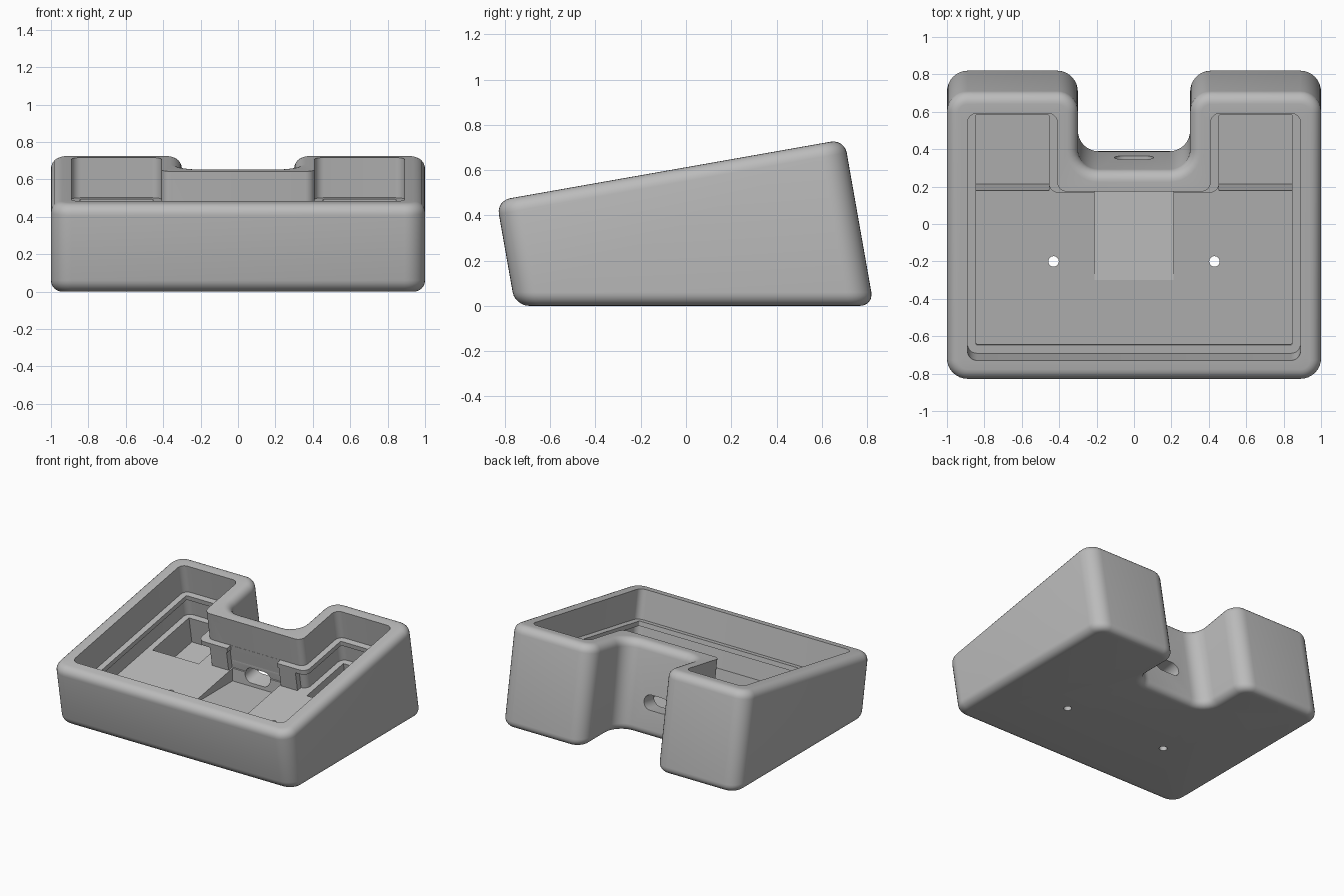
import bpy, bmesh, math
from math import sin, cos, pi
from mathutils import Vector, Matrix

if "Cube" in bpy.data.objects:
    bpy.data.objects.remove(bpy.data.objects["Cube"])

TILT = math.radians(10)
ROT = Matrix.Rotation(TILT, 4, 'X')
TOP, FLOOR, POCKET, LIP = 0.603, 0.20, 0.0, 0.385    # heights along the tilted axis
FRONT, BACK, NOTCH = -0.744, 0.817, 0.393
FILLET, CORNER, WALL = 0.06, 0.11, 0.11

grey = bpy.data.materials.new("plain grey")
grey.use_nodes = True
grey.diffuse_color = (0.5, 0.5, 0.5, 1)
grey.node_tree.nodes["Principled BSDF"].inputs["Base Color"].default_value = (0.5, 0.5, 0.5, 1)


def outline(inset, r_out, r_in):
    """U-shaped plan with rounded corners, counter-clockwise."""
    x, n = 1 - inset, 0.30 + inset
    f, b, m = FRONT + inset, BACK - inset, NOTCH - inset
    pts = [Vector(p) for p in ((-x, f), (x, f), (x, b), (n, b),
                               (n, m), (-n, m), (-n, b), (-x, b))]
    out = []
    for i, p in enumerate(pts):
        a = (p - pts[i - 1]).normalized()
        c = (pts[(i + 1) % len(pts)] - p).normalized()
        r = r_out if a.cross(c) > 0 else r_in
        for k in range(9):
            t = k / 8 * pi / 2
            out.append(p + r * (c - a + a * sin(t) - c * cos(t)))
    return out


def shell(inset):
    return outline(inset, CORNER - inset, CORNER + inset)


def at_height(pts, w):
    return [(p.x, p.y, w) for p in pts]


def on_ground(pts, z):
    return [(p.x, p.y, (z - p.y * sin(TILT)) / cos(TILT)) for p in pts]


def finish(bm, name, matrix):
    bmesh.ops.recalc_face_normals(bm, faces=bm.faces)
    bm.transform(matrix)
    mesh = bpy.data.meshes.new(name)
    bm.to_mesh(mesh)
    bm.free()
    mesh.materials.append(grey)
    ob = bpy.data.objects.new(name, mesh)
    bpy.context.collection.objects.link(ob)
    return ob


def loft(name, loops, closed=False):
    """Skin equal-length loops, capped at both ends or joined into a ring."""
    bm = bmesh.new()
    rings = [[bm.verts.new(c) for c in loop] for loop in loops]
    pairs = list(zip(rings, rings[1:]))
    if closed:
        pairs.append((rings[-1], rings[0]))
    else:
        bm.faces.new(rings[0][::-1])
        bm.faces.new(rings[-1])
    for lo, hi in pairs:
        for i in range(len(lo)):
            j = (i + 1) % len(lo)
            bm.faces.new((lo[i], lo[j], hi[j], hi[i]))
    return finish(bm, name, ROT)


def box(name, lo, hi, matrix=ROT):
    lo, hi = Vector(lo), Vector(hi)
    bm = bmesh.new()
    bmesh.ops.create_cube(bm, size=1)
    bm.transform(Matrix.Translation((lo + hi) / 2) @ Matrix.Diagonal((*(hi - lo), 1)))
    return finish(bm, name, matrix)


def cylinder(name, radius, depth, matrix):
    bm = bmesh.new()
    bmesh.ops.create_cone(bm, cap_ends=True, segments=32, radius1=radius,
                          radius2=radius, depth=depth)
    return finish(bm, name, matrix)


def cut(target, cutter):
    cutter.hide_render = True
    mod = target.modifiers.new("cut", 'BOOLEAN')
    mod.operation, mod.solver, mod.object = 'DIFFERENCE', 'EXACT', cutter
    bpy.context.view_layer.objects.active = target
    bpy.ops.object.modifier_apply(modifier=mod.name)
    bpy.data.objects.remove(cutter)


# Tilted body: flat foot, filleted edges, rim and inner cavity
STEPS = 6
arc = [k / STEPS * pi / 2 for k in range(STEPS + 1)]
loops = [on_ground(shell(FILLET * (1 - sin(t))), FILLET * (1 - cos(t))) for t in arc]
loops += [at_height(shell(FILLET * (1 - cos(t))), TOP - FILLET * (1 - sin(t))) for t in arc]
cavity = outline(WALL, 0.05, 0.05)
loops += [at_height(cavity, TOP), at_height(cavity, FLOOR)]
body = loft("body", loops)

# Deep pockets in both arms and screw holes through the floor
for s in (-1, 1):
    xs = sorted((s * 0.455, s * 0.845))
    cut(body, box("pocket_cutter", (xs[0], 0.216, POCKET), (xs[1], 0.662, FLOOR + 0.05)))
    cut(body, cylinder("hole_cutter", 0.028, 1, Matrix.Translation((s * 0.43, -0.2, 0))))

# Level cable channel towards the notch
cut(body, box("channel_cutter", (-0.21, -0.3, 0.148), (0.21, 0.235, 0.31), Matrix()))

# Stadium-shaped cable slot through the notch wall
R, SLOT_W = 0.055, 0.185
stadium = [(cx + R * cos(a + k / 12 * pi), SLOT_W + R * sin(a + k / 12 * pi))
           for cx, a in ((0.05, -pi / 2), (-0.05, pi / 2)) for k in range(13)]
cut(body, loft("slot_cutter", [[(x, u, w) for x, w in stadium] for u in (0.15, 0.5)]))

# Thin support lip around the cavity, open at the cable channel
wide = outline(WALL - 0.01, 0.06, 0.04)
narrow = outline(WALL + 0.045, 0.008, 0.05)
lip = loft("support_lip", [at_height(wide, LIP - 0.035), at_height(wide, LIP),
                           at_height(narrow, LIP), at_height(narrow, LIP - 0.035)], True)
cut(lip, box("lip_gap_cutter", (-0.21, 0.1, LIP - 0.1), (0.21, 0.282, LIP + 0.1)))

# Posts under the lip beside the channel
parts = [body, lip]
for s, side in ((-1, "right"), (1, "left")):
    xs = sorted((s * 0.22, s * 0.36))
    parts.append(box(side + "_post", (xs[0], 0.24, FLOOR - 0.01), (xs[1], 0.29, LIP - 0.01)))

bpy.ops.object.select_all(action='DESELECT')
for ob in parts:
    ob.select_set(True)
bpy.context.view_layer.objects.active = body
bpy.ops.object.shade_smooth_by_angle(angle=math.radians(30))
